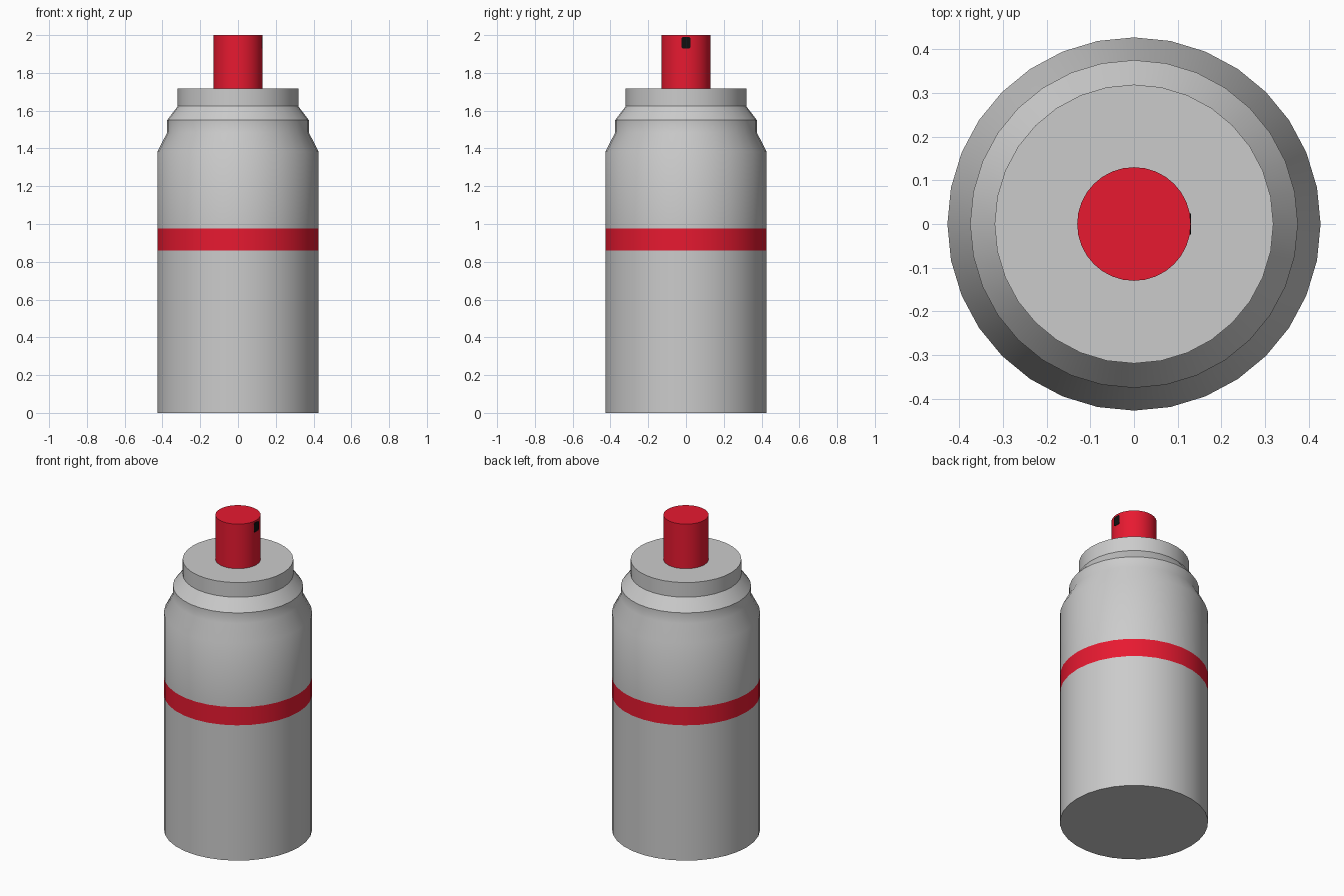
import bpy, bmesh, math

if "Cube" in bpy.data.objects:
    bpy.data.objects.remove(bpy.data.objects["Cube"])

SEGMENTS = 32


def material(name, color):
    m = bpy.data.materials.new(name)
    m.diffuse_color = color
    m.use_nodes = True
    m.node_tree.nodes["Principled BSDF"].inputs["Base Color"].default_value = m.diffuse_color
    return m


def finish(name, bm, materials):
    bmesh.ops.recalc_face_normals(bm, faces=bm.faces)
    mesh = bpy.data.meshes.new(name)
    bm.to_mesh(mesh)
    bm.free()
    for m in materials:
        mesh.materials.append(m)
    obj = bpy.data.objects.new(name, mesh)
    bpy.context.collection.objects.link(obj)
    bpy.ops.object.select_all(action='DESELECT')
    obj.select_set(True)
    bpy.context.view_layer.objects.active = obj
    bpy.ops.object.shade_smooth_by_angle(angle=math.radians(30))
    return obj


def lathe(name, profile, materials, band=None):
    """Closed turned solid from (radius, z) points; band = profile step given slot 1."""
    bm = bmesh.new()
    rings = []
    for r, z in profile:
        rings.append([bm.verts.new((r * math.cos(a), r * math.sin(a), z))
                      for a in (2 * math.pi * i / SEGMENTS for i in range(SEGMENTS))])
    for k in range(len(rings) - 1):
        low, high = rings[k], rings[k + 1]
        for i in range(SEGMENTS):
            j = (i + 1) % SEGMENTS
            face = bm.faces.new((low[i], low[j], high[j], high[i]))
            if k == band:
                face.material_index = 1
    bm.faces.new(rings[0][::-1])
    bm.faces.new(rings[-1])
    return finish(name, bm, materials)


grey = material("metal", (0.8, 0.8, 0.8, 1))
red = material("red", (0.80, 0.01, 0.03, 1))
black = material("black", (0.005, 0.005, 0.005, 1))

# Can with painted band, shoulder, collar and lid
lathe("can_body", [(0.427, 0), (0.427, 0.86), (0.427, 0.975), (0.427, 1.383),
                   (0.375, 1.484), (0.375, 1.55), (0.319, 1.624), (0.319, 1.717)],
      [grey, red], band=1)

# Push-down spray button
lathe("spray_button", [(0.13, 1.717), (0.13, 2.0)], [red])

# Spray opening on the +x side: small plug with clipped corners
bm = bmesh.new()
w, h, c = 0.024, 0.03, 0.007
outline = [(-w + c, -h), (w - c, -h), (w, -h + c), (w, h - c),
           (w - c, h), (-w + c, h), (-w, h - c), (-w, -h + c)]
face = bm.faces.new([bm.verts.new((0.12, y, 1.959 + z)) for y, z in outline])
out = bmesh.ops.extrude_face_region(bm, geom=[face])
for v in out["geom"]:
    if isinstance(v, bmesh.types.BMVert):
        v.co.x = 0.131
finish("spray_opening", bm, [black])
